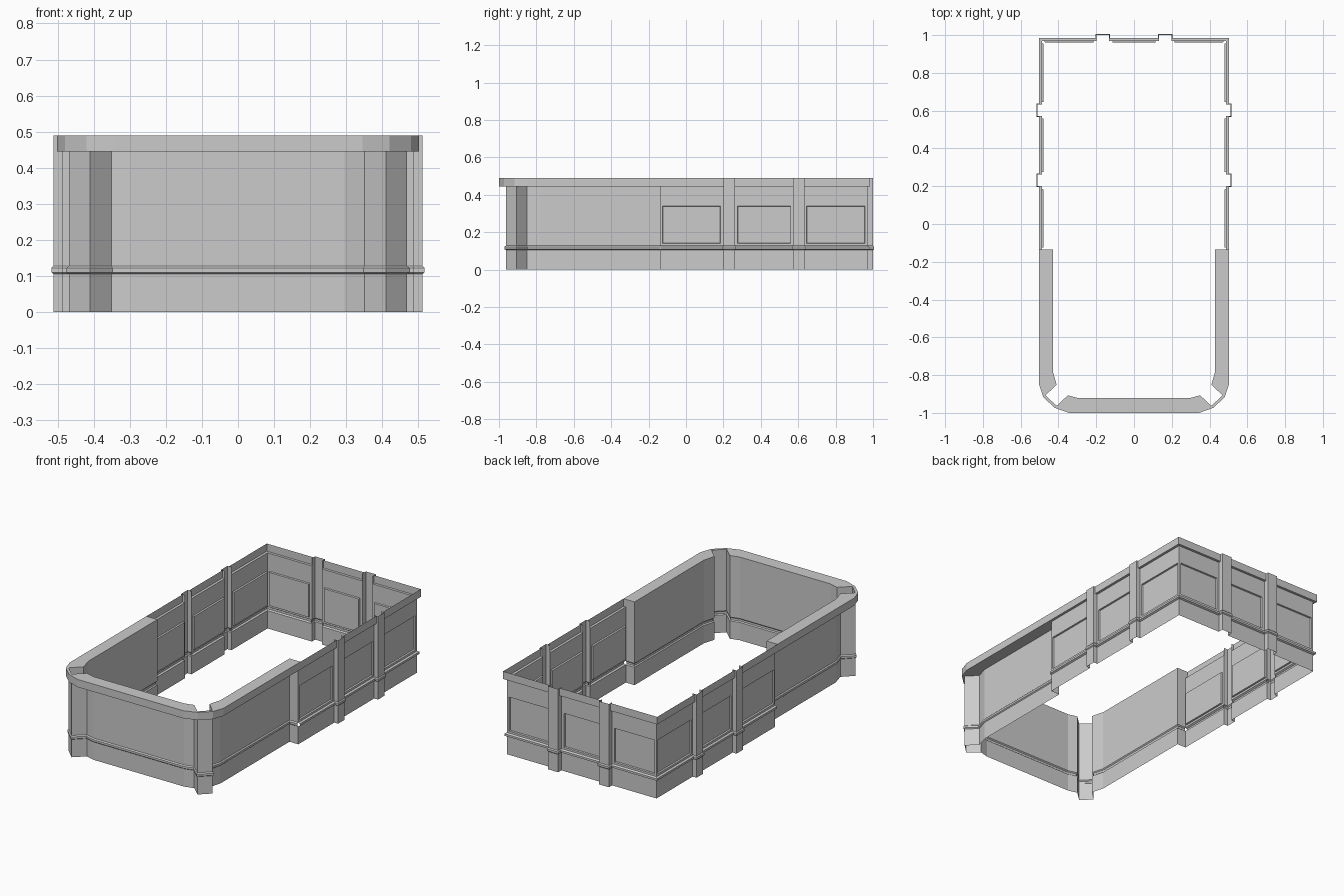
import bpy, bmesh
from mathutils import Vector

if "Cube" in bpy.data.objects:
    bpy.data.objects.remove(bpy.data.objects["Cube"])

grey = bpy.data.materials.new("plain_grey")
grey.diffuse_color = (0.6, 0.6, 0.6, 1)
grey.use_nodes = True
grey.node_tree.nodes["Principled BSDF"].inputs["Base Color"].default_value = grey.diffuse_color


def finish(bm, name):
    me = bpy.data.meshes.new(name)
    bm.to_mesh(me)
    bm.free()
    me.materials.append(grey)
    ob = bpy.data.objects.new(name, me)
    bpy.context.collection.objects.link(ob)
    return ob


def mirror(ob):
    m = ob.modifiers.new("mirror", 'MIRROR')
    m.use_clip = False
    m.use_mirror_merge = False


def sweep(name, path, profile, panels=()):
    """Sweep (outward offset, height) rows along a mitred counterclockwise path."""
    pts = [Vector(p) for p in path]
    norms = []
    for a, b in zip(pts, pts[1:]):
        d = (b - a).normalized()
        norms.append(Vector((d.y, -d.x)))
    bm = bmesh.new()
    rows = []
    for i, p in enumerate(pts):
        n0, n1 = norms[max(i - 1, 0)], norms[min(i, len(norms) - 1)]
        miter = (n0 + n1) / (1 + n0.dot(n1))
        rows.append([bm.verts.new((*(p + miter * o), z)) for o, z in profile])
    recessed = []
    for i in range(len(rows) - 1):
        for j in range(len(profile) - 1):
            f = bm.faces.new((rows[i][j], rows[i + 1][j], rows[i + 1][j + 1], rows[i][j + 1]))
            if i in panels and abs(profile[j][1] - PANEL_LOW) < 1e-4:
                recessed.append(f)
    bm.normal_update()
    if recessed:
        bmesh.ops.inset_individual(bm, faces=recessed, thickness=0.003, depth=-0.009)
    return finish(bm, name)


PANEL_LOW, PANEL_HIGH = 0.14, 0.34
EDGE, TOP = 0.445, 0.49


def band(out):
    return [(0, 0), (0, 0.105), (out, 0.11), (out, 0.122), (0, 0.128)]


bay_profile = band(0.01) + [(0, PANEL_LOW), (0, PANEL_HIGH), (0, EDGE), (0.015, EDGE), (0.015, TOP)]
post_profile = band(0.005) + [(0, TOP)]
front_profile = band(0.006) + [(0, EDGE)]

WX, WY = 0.487, 0.97      # panelled wall planes
PX, PY = 0.512, 1.0       # post outer planes
START = -0.135            # where the counter meets the panelled wall

# Panelled side bays, the last one turning the back corner
mirror(sweep("side_bay_front", [(WX, y) for y in (START, -0.125, 0.185, 0.2)], bay_profile, (1,)))
mirror(sweep("side_bay_middle", [(WX, y) for y in (0.262, 0.275, 0.56, 0.572)], bay_profile, (1,)))
corner = [(WX, y) for y in (0.633, 0.645, 0.957, WY)] + [(x, WY) for x in (0.474, 0.212, 0.198)]
mirror(sweep("corner_bay", corner, bay_profile, (1, 4)))
sweep("back_bay", [(x, WY) for x in (0.133, 0.115, -0.115, -0.133)], bay_profile, (1,))

# Hollow posts between the bays
for name, a, b in (("side_post_front", 0.2, 0.262), ("side_post_rear", 0.572, 0.633)):
    mirror(sweep(name, [(WX, a), (PX, a), (PX, b), (WX, b)], post_profile))
mirror(sweep("back_post", [(0.198, WY), (0.198, PY), (0.133, PY), (0.133, WY)], post_profile))

# Recessed front wall with diagonal corner posts
inner = [(0.43, START), (0.43, -0.78), (0.41, -0.85), (0.468, -0.907),
         (0.41, -0.963), (0.35, -0.907), (0.295, -0.922)]
half = [(WX, START)] + inner
sweep("front_wall", [(-x, y) for x, y in half] + half[::-1], front_profile)

# Counter top following the front wall
outer = [(0.502, START), (0.502, -0.78), (0.502, -0.85), (0.48, -0.917),
         (0.42, -0.973), (0.345, -1.0), (0.295, -1.0)]
ins = [(-x, y) for x, y in inner] + inner[::-1]
outs = [(-x, y) for x, y in outer] + outer[::-1]
bm = bmesh.new()
rings = []
for i, o in zip(ins, outs):
    rings.append([bm.verts.new((*p, z)) for p, z in ((i, EDGE), (o, EDGE), (o, TOP), (i, TOP))])
for a, b in zip(rings, rings[1:]):
    for k in range(4):
        m = (k + 1) % 4
        bm.faces.new((a[k], b[k], b[m], a[m]))
bm.faces.new(rings[0])
bm.faces.new(rings[-1][::-1])
bmesh.ops.recalc_face_normals(bm, faces=bm.faces)
finish(bm, "counter_top")
